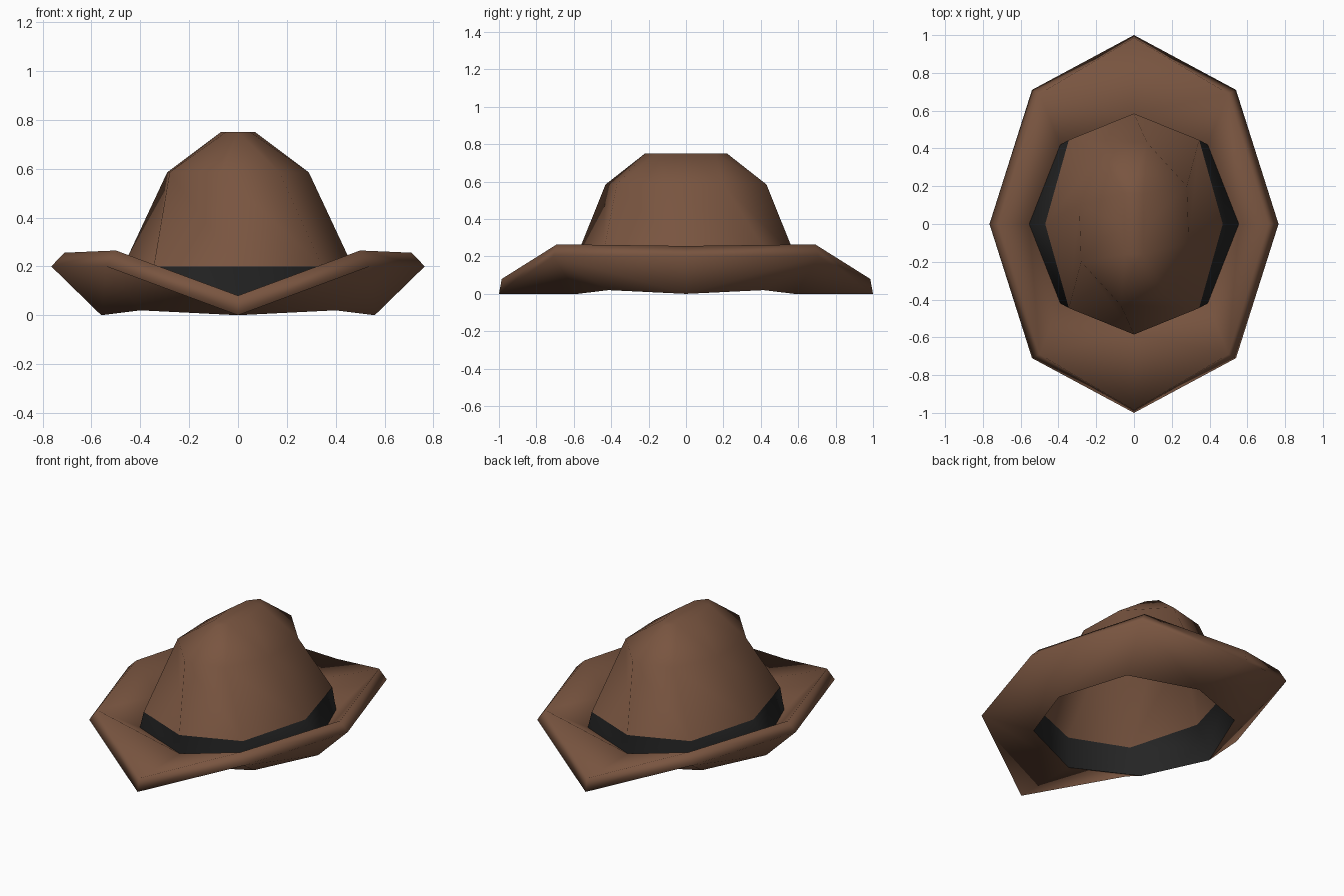
import bpy, bmesh, math

if "Cube" in bpy.data.objects:
    bpy.data.objects.remove(bpy.data.objects["Cube"])


def material(name, rgb):
    m = bpy.data.materials.new(name)
    m.diffuse_color = (*rgb, 1)
    m.use_nodes = True
    m.node_tree.nodes["Principled BSDF"].inputs["Base Color"].default_value = m.diffuse_color
    return m


brown = material("brown_felt", (0.19, 0.09, 0.051))
black = material("black_ribbon", (0.018, 0.018, 0.018))


def octagon(side, corner, tip):
    """Eight points mirrored from the side (x,z), corner (x,y,z) and tip (y,z)."""
    (sx, sz), (cx, cy, cz), (ty, tz) = side, corner, tip
    return [(sx, 0, sz), (cx, cy, cz), (0, ty, tz), (-cx, cy, cz),
            (-sx, 0, sz), (-cx, -cy, cz), (0, -ty, tz), (cx, -cy, cz)]


def level(sx, cx, cy, ty, z):
    return octagon((sx, z), (cx, cy, z), (ty, z))


def twisted(points, z):
    """Half a ring, repeated by a half turn about z."""
    return [(s * x, s * y, z) for s in (1, -1) for x, y in points]


def loft(name, rings, mat, angle, folds, cap=False):
    """Join rings by triangles; folds says, per strip, which way quads fold:
    0 or 1 = folds start on even or odd lower points, 2 = all lean one way."""
    bm = bmesh.new()
    loops = [[bm.verts.new(p) for p in r] for r in rings]
    for a, b, fold in zip(loops, loops[1:], folds):
        for i in range(8):
            j = (i + 1) % 8
            if fold < 2 and i % 2 == fold:
                tris = (a[i], a[j], b[j]), (a[i], b[j], b[i])
            else:
                tris = (a[i], a[j], b[i]), (a[j], b[j], b[i])
            for t in tris:
                bm.faces.new(t)
    if cap:
        bm.faces.new(loops[-1])
    me = bpy.data.meshes.new(name)
    bm.to_mesh(me)
    bm.free()
    me.materials.append(mat)
    ob = bpy.data.objects.new(name, me)
    bpy.context.collection.objects.link(ob)
    bpy.ops.object.select_all(action='DESELECT')
    ob.select_set(True)
    bpy.context.view_layer.objects.active = ob
    bpy.ops.object.shade_smooth_by_angle(angle=math.radians(angle))


band_top = level(0.47, 0.345, 0.445, 0.585, 0.2)
base_low = octagon((0.56, 0), (0.4, 0.415, 0.02), (0.58, 0))
base_high = level(0.555, 0.39, 0.42, 0.58, 0.08)

# Brim: thick sheet, curled up at the sides and low at front and back
loft("brim", [base_low,
              octagon((0.765, 0.2), (0.54, 0.71, 0.2), (1.0, 0)),
              octagon((0.71, 0.256), (0.5, 0.69, 0.265), (0.985, 0.08)),
              base_high], brown, 180, (0, 0, 1))

# Hat band: also lines the head opening
loft("hat_band", [base_low, base_high, band_top], black, 50, (0, 0))

# Crown: open shell with a slightly twisted shoulder and a small lengthwise top
loft("crown", [band_top,
               twisted([(0.29, -0.1), (0.28, 0.2), (0.07, 0.43), (-0.17, 0.37)], 0.585),
               level(0.07, 0.05, 0.16, 0.22, 0.75)], brown, 70, (2, 2), cap=True)
